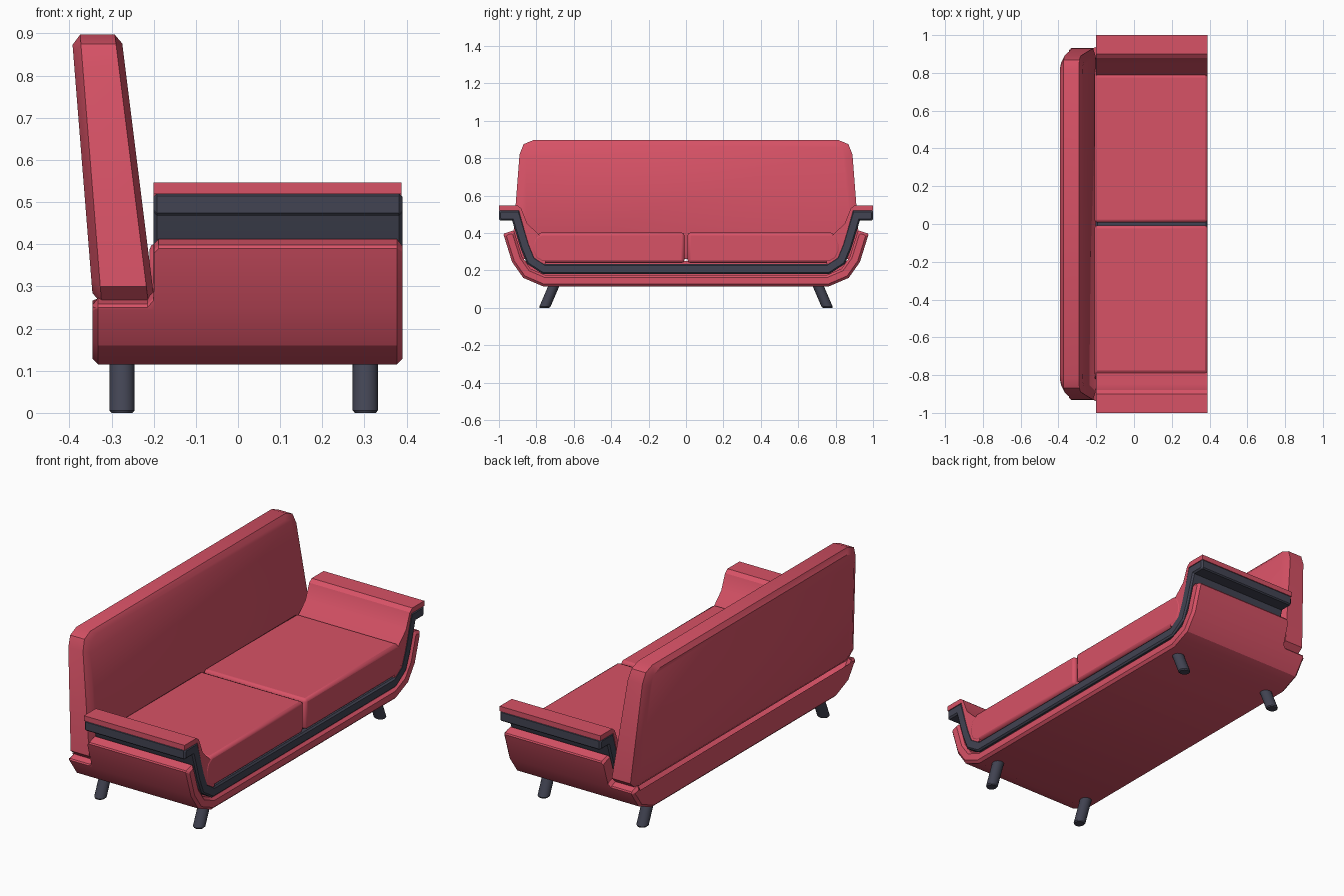
import bpy, bmesh, math
from mathutils import Vector

cube = bpy.data.objects.get("Cube")
if cube:
    bpy.data.objects.remove(cube, do_unlink=True)


def material(name, rgb):
    m = bpy.data.materials.new(name)
    m.use_nodes = True
    m.diffuse_color = (*rgb, 1)
    m.node_tree.nodes["Principled BSDF"].inputs["Base Color"].default_value = (*rgb, 1)
    return m


RED = material("rose red fabric", (0.68, 0.084, 0.133))
DARK = material("dark slate", (0.054, 0.057, 0.085))


def loft(name, rings, mat, bevel=0):
    """Skin a list of equal-length closed rings and cap both ends."""
    bm = bmesh.new()
    vs = [[bm.verts.new(p) for p in r] for r in rings]
    n = len(vs[0])
    for a, b in zip(vs, vs[1:]):
        for i in range(n):
            j = (i + 1) % n
            bm.faces.new((a[i], a[j], b[j], b[i]))
    bm.faces.new(vs[0])
    bm.faces.new(vs[-1])
    bmesh.ops.recalc_face_normals(bm, faces=bm.faces)
    me = bpy.data.meshes.new(name)
    bm.to_mesh(me)
    bm.free()
    me.materials.append(mat)
    ob = bpy.data.objects.new(name, me)
    bpy.context.collection.objects.link(ob)
    if bevel:
        mod = ob.modifiers.new("soft edges", "BEVEL")
        mod.width, mod.segments = bevel, 2
        mod.limit_method, mod.angle_limit = "ANGLE", math.radians(50)
    for o in bpy.context.selected_objects:
        o.select_set(False)
    ob.select_set(True)
    bpy.context.view_layer.objects.active = ob
    bpy.ops.object.shade_smooth_by_angle(angle=math.radians(28))
    return ob


def offset(path, d):
    """Mitred offset of an open path, to its left side."""
    pts = [Vector(p) for p in path]
    dirs = [(b - a).normalized() for a, b in zip(pts, pts[1:])]
    nor = [Vector((-v.y, v.x)) for v in dirs]
    out = []
    for i, p in enumerate(pts):
        a, b = nor[max(i - 1, 0)], nor[min(i, len(nor) - 1)]
        m = (a + b).normalized()
        out.append(p + m * (d / m.dot(a)))
    return out


def cradle(half, thick, e=0.0, c=0.01):
    """U-shaped strip section from half a path, ends chamfered by c, shrunk by e."""
    path = half + [(-y, z) for y, z in reversed(half)]

    def trimmed(d, t):
        q = offset(path, d)
        q[0] += (q[1] - q[0]).normalized() * t
        q[-1] += (q[-2] - q[-1]).normalized() * t
        return q
    levels = [(e, c + e), (e + c, e), (thick - e - c, e), (thick - e, c + e)]
    o0, o1, i1, i0 = [trimmed(d, t) for d, t in levels]
    return o0 + [o1[-1], i1[-1]] + i0[::-1] + [i1[0], o1[0]]


def at_x(x, section):
    return [(x, y, z) for y, z in section]


# Outer shell: an open U, stepped down behind the arms
def shell_section(top, e=0.0):
    k = (top - 0.245) / (0.395 - 0.245)
    half = [(-0.93 - 0.047 * k, top), (-0.93, 0.245), (-0.87, 0.16), (-0.765, 0.115)]
    return cradle(half, 0.06, e, 0.006)


stations = [(-0.345, 0.256, 0.013), (-0.332, 0.256, 0), (-0.215, 0.256, 0), (-0.2, 0.272, 0),
            (-0.199, 0.385, 0), (-0.188, 0.396, 0), (0.377, 0.396, 0), (0.39, 0.396, 0.013)]
loft("outer_shell", [at_x(x, shell_section(t, e)) for x, t, e in stations], RED)

# Dark frame band with arm ledges
band = [(-1, 0.468), (-0.93, 0.468), (-0.885, 0.32), (-0.85, 0.235), (-0.765, 0.18)]
loft("frame_band", [at_x(x, cradle(band, 0.053, e, 0.006))
                    for x, e in ((-0.2, 0.008), (-0.192, 0), (0.382, 0), (0.39, 0.008))], DARK)

# Padded arms and seat cushions, one of each per side
arm = [(1, 0.519), (1, 0.546), (0.9, 0.546), (0.88, 0.53), (0.848, 0.45), (0.78, 0.385),
       (0.75, 0.30), (0.75, 0.235), (0.785, 0.235), (0.82, 0.27), (0.845, 0.345), (0.893, 0.519)]
cushion = [(0.008, 0.24), (0.77, 0.24), (0.805, 0.26), (0.825, 0.30), (0.825, 0.34),
           (0.81, 0.38), (0.775, 0.402), (0.008, 0.402)]
for side, s in (("left", 1), ("right", -1)):
    loft(side + "_arm_pad" if s < 0 else "far_arm_pad",
         [at_x(x, [(s * y, z) for y, z in arm]) for x in (-0.2, 0.388)], RED)
    loft("near_cushion" if s < 0 else "far_cushion",
         [at_x(x, [(s * y, z) for y, z in cushion]) for x in (-0.21, 0.39)], RED, 0.015)

# Leaning backrest slab, wider at the bottom, chamfered front and back
half = [(0.885, 0.26), (0.93, 0.30), (0.89, 0.82), (0.868, 0.875), (0.815, 0.897)]
outline = half + [(-y, z) for y, z in reversed(half)]


def back_ring(inset, base, lean, shift):
    ring = []
    for y, z in outline:
        y *= 1 - inset / 0.9
        z = 0.578 + (z - 0.578) * (1 - inset * 0.6 / 0.32)
        ring.append((base - lean * (z - 0.28) / 0.6 + shift, y, z))
    return ring


loft("backrest", [back_ring(0.04, -0.345, 0.048, 0), back_ring(0, -0.345, 0.048, 0.02),
                  back_ring(0, -0.2, 0.075, -0.015), back_ring(0.035, -0.2, 0.075, 0)], RED)

# Splayed round legs with level feet
for end, x in (("front", 0.302), ("rear", -0.275)):
    for side, s in (("left", 1), ("right", -1)):
        rings = []
        for z, r in ((0, 0.025), (0.006, 0.03), (0.14, 0.03)):
            cy = 0.757 - 0.43 * z
            rings.append([(x + r * math.cos(i * math.pi / 8), s * (cy + r * math.sin(i * math.pi / 8)), z)
                          for i in range(16)])
        loft(f"{end}_{side}_leg", rings, DARK)
